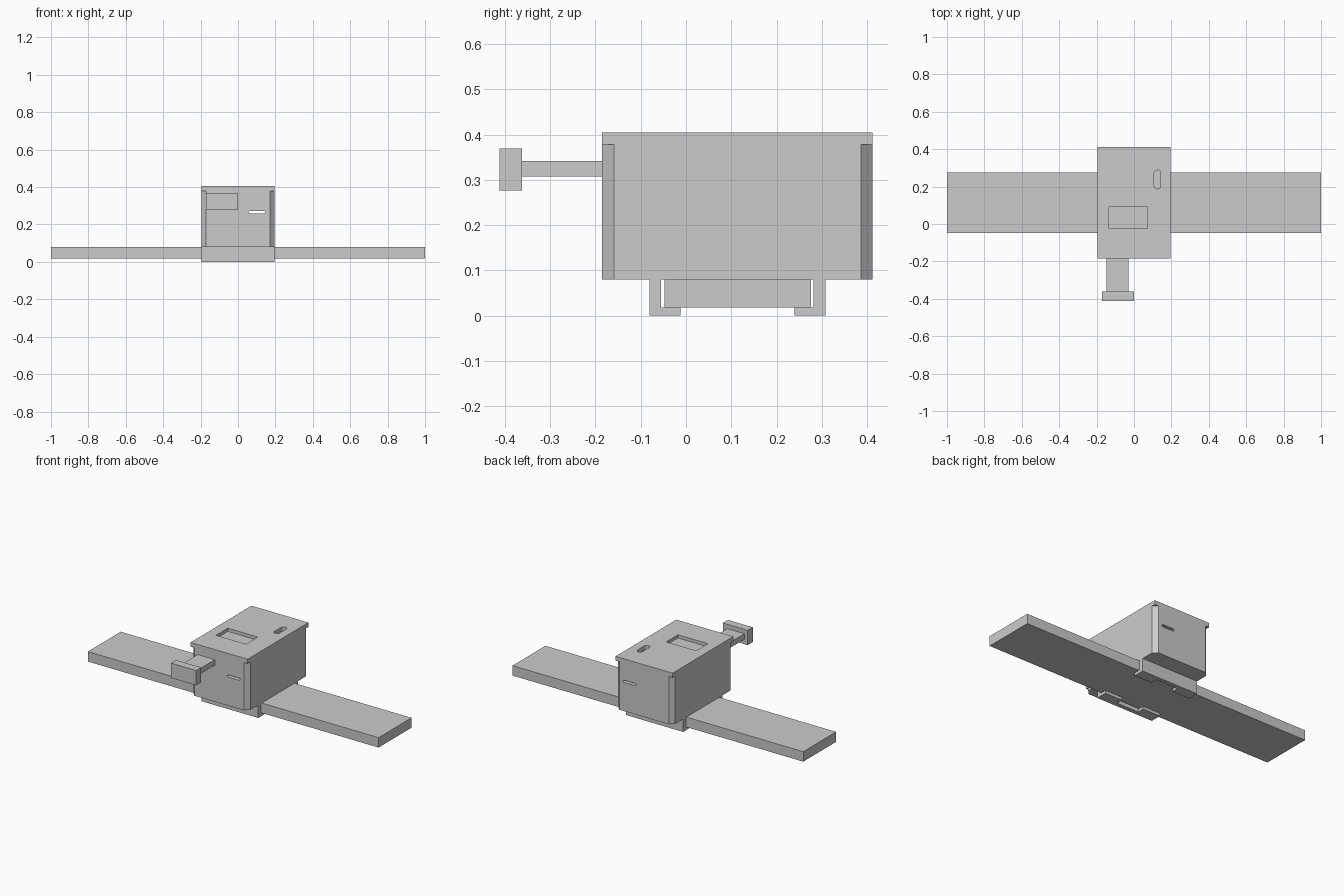
import bpy
import bmesh
import math

if "Cube" in bpy.data.objects:
    bpy.data.objects.remove(bpy.data.objects["Cube"])

grey = bpy.data.materials.new("light_grey")
grey.use_nodes = True
grey.diffuse_color = (0.6, 0.6, 0.6, 1)
grey.node_tree.nodes["Principled BSDF"].inputs["Base Color"].default_value = (0.6, 0.6, 0.6, 1)


def prism(name, outline, low, high, axis="z"):
    """Extrude an outline along z, or along y when the outline lies in x and z."""
    place = (lambda a, b, h: (a, b, h)) if axis == "z" else (lambda a, b, h: (a, h, b))
    bm = bmesh.new()
    face = bm.faces.new([bm.verts.new(place(a, b, low)) for a, b in outline])
    made = bmesh.ops.extrude_face_region(bm, geom=[face])["geom"]
    shift = place(0, 0, high - low)
    bmesh.ops.translate(bm, vec=shift, verts=[v for v in made if isinstance(v, bmesh.types.BMVert)])
    bmesh.ops.recalc_face_normals(bm, faces=bm.faces)
    mesh = bpy.data.meshes.new(name)
    bm.to_mesh(mesh)
    bm.free()
    mesh.materials.append(grey)
    obj = bpy.data.objects.new(name, mesh)
    bpy.context.collection.objects.link(obj)
    return obj


def block(name, x, y, z):
    outline = [(x[0], y[0]), (x[1], y[0]), (x[1], y[1]), (x[0], y[1])]
    return prism(name, outline, *z)


def pill(a, b, long, radius, upright):
    """Outline of a slot with round ends."""
    half = long / 2 - radius
    points = []
    for end in (1, -1):
        for i in range(9):
            t = math.pi * (i / 8 - 0.5) + (0 if end > 0 else math.pi)
            u, v = end * half + radius * math.cos(t), radius * math.sin(t)
            points.append((a - v, b + u) if upright else (a + u, b + v))
    return points


def cut(target, cutter):
    mod = target.modifiers.new(cutter.name, "BOOLEAN")
    mod.operation = "DIFFERENCE"
    mod.solver = "EXACT"
    mod.object = cutter
    cutter.hide_render = True
    cutter.hide_set(True)
    cutter.display_type = "WIRE"


W, FRONT, BACK = 0.196, -0.185, 0.412
BASE, TOP = 0.08, 0.405
C = 0.026

# Main housing: chamfered upright corners under a full rectangular top
body = block("housing", (-W, W), (FRONT, BACK), (BASE, TOP))
for sx in (-1, 1):
    for y, sy, word in ((FRONT, -1, "front"), (BACK, 1, "back")):
        e = 0.02
        corner = [(sx * (W - C - e), y + sy * e), (sx * (W + e), y + sy * e),
                  (sx * (W + e), y - sy * (C + e))]
        side = "left" if sx > 0 else "right"
        cut(body, prism(f"{word}_{side}_corner_cutter", corner, BASE - 0.02, 0.378))

# Recesses in the top and the slot from front to back
cut(body, block("top_window_cutter", (-0.133, 0.073), (-0.025, 0.09), (TOP - 0.02, TOP + 0.02)))
cut(body, prism("top_slot_cutter", pill(0.125, 0.238, 0.1, 0.018, True), TOP - 0.025, TOP + 0.02))
cut(body, prism("through_slot_cutter", pill(0.1, 0.265, 0.09, 0.007, False),
                FRONT - 0.05, BACK + 0.05, "y"))

# Long flat bar held under the housing
block("cross_bar", (-1, 1), (-0.047, 0.276), (0.018, BASE))

# Hanging brackets with tabs hooked under the bar
for word, outer, inner, tab in (("front", -0.081, -0.055, -0.012), ("back", 0.308, 0.281, 0.24)):
    block(f"{word}_bracket", (-W, W), sorted((outer, inner)), (0, BASE))
    for side, s in (("left", 1), ("right", -1)):
        block(f"{word}_{side}_tab", sorted((s * (W - 0.12), s * W)), sorted((inner, tab)), (0, 0.018))

# Knob on a flat stem at the front
block("knob_stem", (-0.148, -0.03), (-0.362, FRONT), (0.307, 0.342))
block("knob_head", (-0.171, 0), (-0.412, -0.362), (0.277, 0.369))
